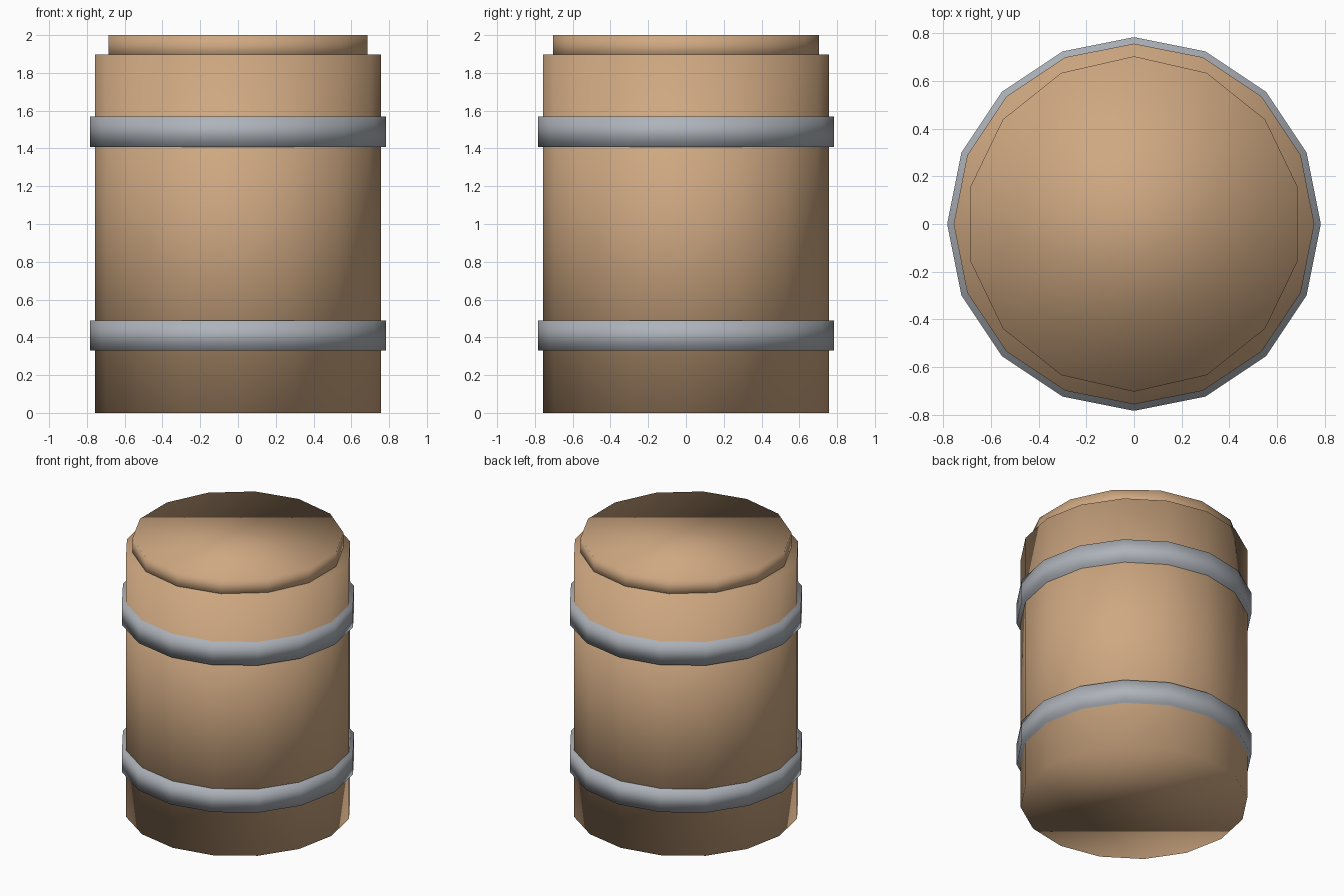
import bpy

if "Cube" in bpy.data.objects:
    bpy.data.objects.remove(bpy.data.objects["Cube"])


def material(name, colour):
    mat = bpy.data.materials.new(name)
    mat.diffuse_color = colour
    mat.use_nodes = True
    mat.node_tree.nodes["Principled BSDF"].inputs["Base Color"].default_value = mat.diffuse_color
    return mat


wood = material("wood", (0.62, 0.39, 0.22, 1))
metal = material("metal", (0.42, 0.45, 0.49, 1))


def drum(name, sides, radius, z0, z1, mat):
    bpy.ops.mesh.primitive_cylinder_add(
        vertices=sides, radius=radius, depth=z1 - z0,
        location=(0, 0, (z0 + z1) / 2))
    obj = bpy.context.object
    obj.name = name
    obj.data.materials.append(mat)
    # soft low-poly look: normals blend over the rims too
    bpy.ops.object.shade_smooth()
    return obj


# Wooden barrel and its slightly narrower lid
drum("barrel_body", 16, 0.756, 0.0, 1.897, wood)
drum("barrel_lid", 14, 0.703, 1.87, 2.0, wood)

# Metal hoops
for name, z0 in (("lower_hoop", 0.329), ("upper_hoop", 1.408)):
    drum(name, 16, 0.783, z0, z0 + 0.16, metal)
